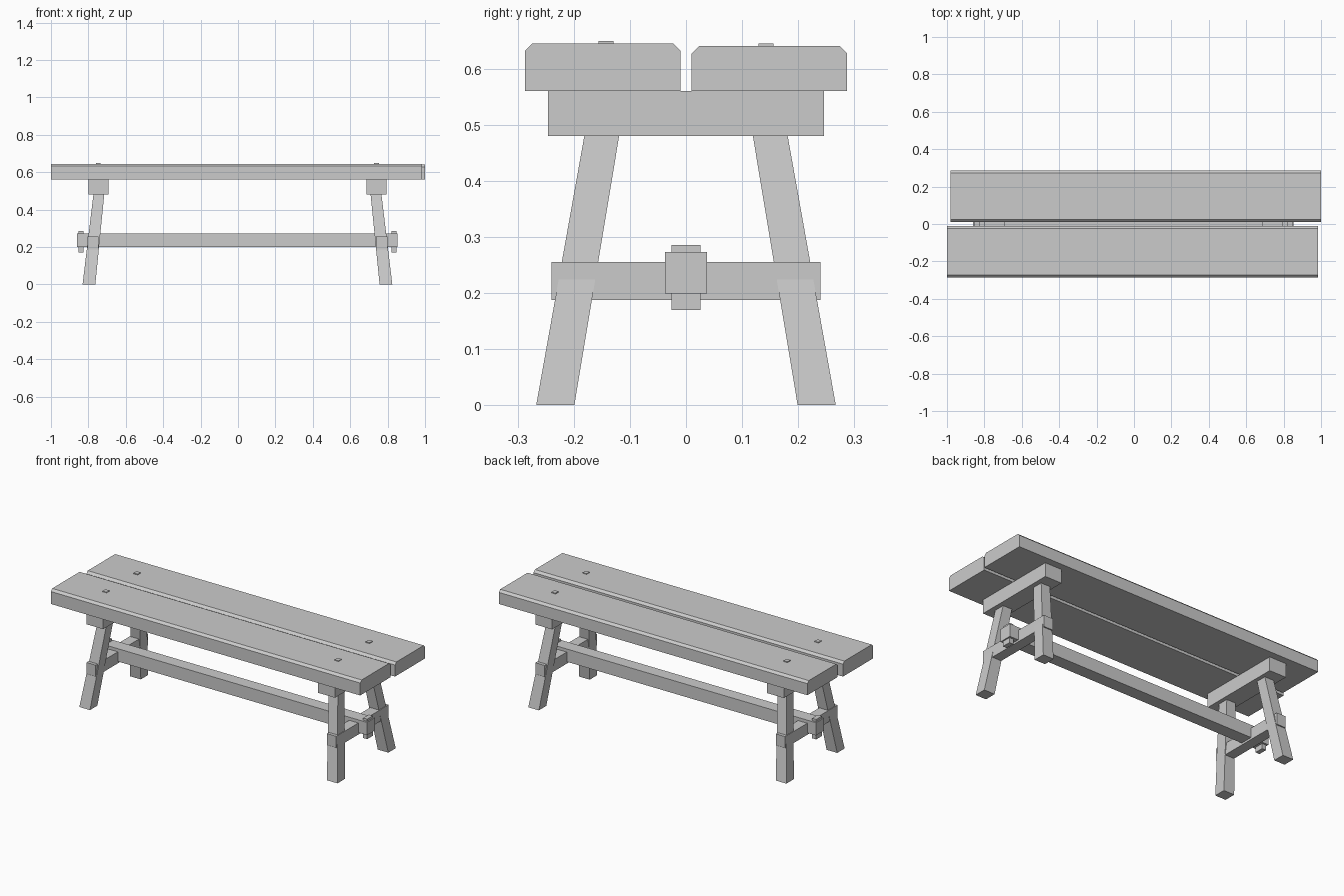
import bpy

if "Cube" in bpy.data.objects:
    bpy.data.objects.remove(bpy.data.objects["Cube"])

wood = bpy.data.materials.new("plain grey wood")
wood.diffuse_color = (0.6, 0.6, 0.6, 1)
wood.use_nodes = True
wood.node_tree.nodes["Principled BSDF"].inputs["Base Color"].default_value = wood.diffuse_color
DX = -0.003  # the under-frame sits slightly off centre


def mesh_object(name, verts, faces):
    me = bpy.data.meshes.new(name)
    me.from_pydata(verts, [], faces)
    me.materials.append(wood)
    ob = bpy.data.objects.new(name, me)
    bpy.context.collection.objects.link(ob)
    return ob


def loft(name, a, b):
    """Closed solid between two matching loops (counter-clockwise seen from b)."""
    n = len(a)
    faces = [tuple(reversed(range(n))), tuple(range(n, 2 * n))]
    faces += [(i, (i + 1) % n, n + (i + 1) % n, n + i) for i in range(n)]
    return mesh_object(name, a + b, faces)


def rect(x0, x1, y0, y1, z):
    return [(x0, y0, z), (x1, y0, z), (x1, y1, z), (x0, y1, z)]


def box(name, x0, x1, y0, y1, z0, z1):
    return loft(name, rect(x0, x1, y0, y1, z0), rect(x0, x1, y0, y1, z1))


# seat planks with chamfered top edges
def plank(name, x0, x1, y0, y1, z0, z1, c=0.013):
    prof = [(y0, z0), (y1, z0), (y1, z1 - c), (y1 - c, z1), (y0 + c, z1), (y0, z1 - c)]
    loft(name, [(x0, y, z) for y, z in prof], [(x1, y, z) for y, z in prof])


plank("front_plank", -1.0, 0.985, -0.287, -0.010, 0.56, 0.645)
plank("back_plank", -0.98, 1.0, 0.010, 0.287, 0.56, 0.640)

# long stretcher running through both ends
box("long_stretcher", -0.860, 0.854, -0.037, 0.037, 0.199, 0.273)

for sx, side in ((-1, "left"), (1, "right")):
    def xs(a, b):
        return sorted((sx * a + DX, sx * b + DX))

    # beam under the seat, lower cross rail and locking wedge
    box(side + "_seat_beam", *xs(0.690, 0.797), -0.246, 0.246, 0.48, 0.56)
    box(side + "_cross_rail", *xs(0.742, 0.801), -0.240, 0.240, 0.188, 0.255)
    box(side + "_wedge", *xs(0.824, 0.850), -0.026, 0.026, 0.170, 0.286)

    for sy, end, top in ((-1, "front", 0.649), (1, "back", 0.645)):
        def ys(a, b):
            return sorted((sy * a, sy * b))

        # splayed tapering leg
        loft(f"{side}_{end}_leg",
             rect(*xs(0.760, 0.828), *ys(0.199, 0.267), 0.0),
             rect(*xs(0.712, 0.770), *ys(0.119, 0.181), 0.481))
        # peg showing on the seat
        box(f"{side}_{end}_peg", *xs(0.731, 0.757), *ys(0.129, 0.156), 0.60, top)
